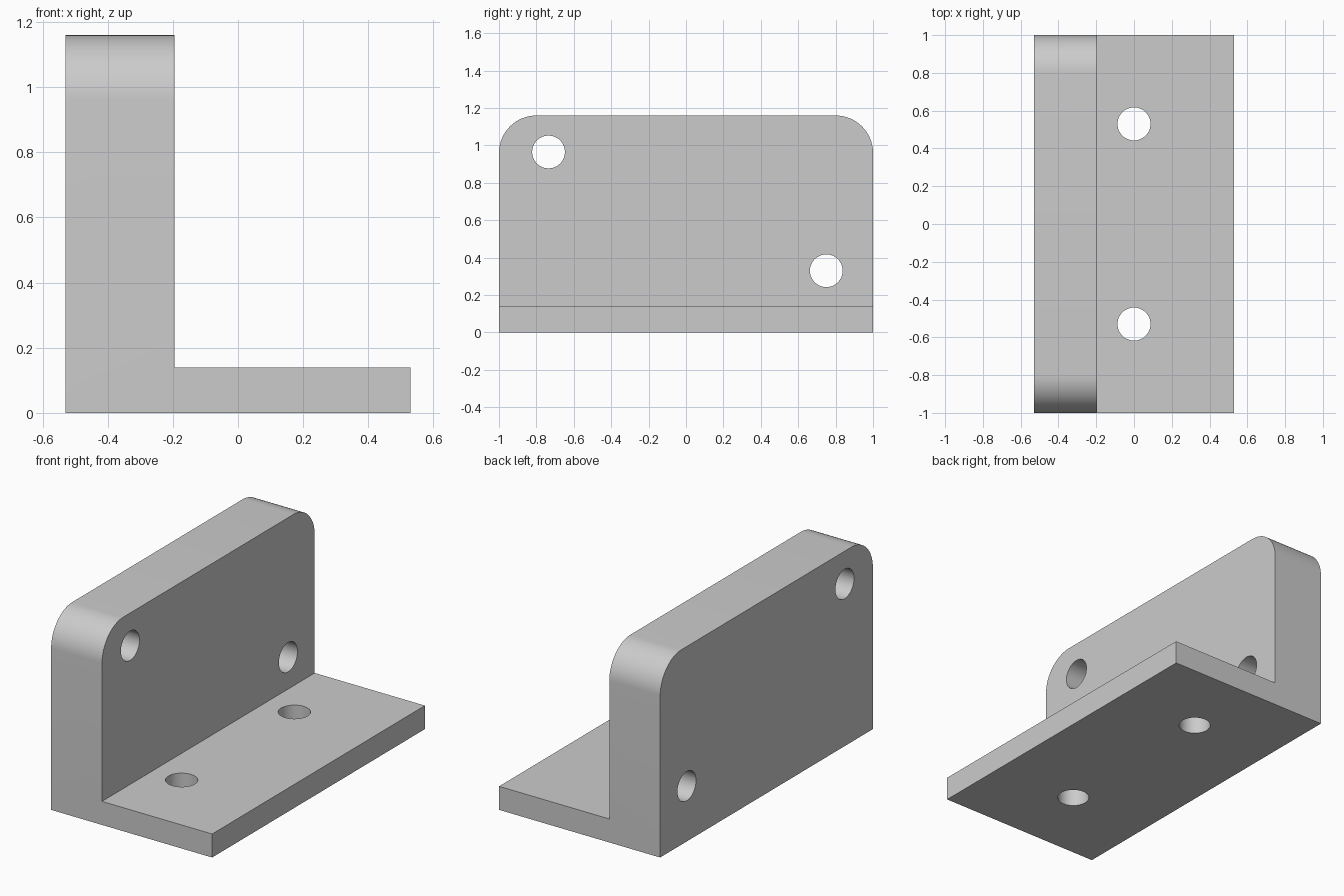
import bpy, bmesh, math

cube = bpy.data.objects.get("Cube")
if cube:
    bpy.data.objects.remove(cube, do_unlink=True)

LENGTH, HEIGHT, CORNER = 2.0, 1.16, 0.2
HOLE_RADIUS = 0.0875

grey = bpy.data.materials.new("plain grey")
grey.use_nodes = True
colour = (0.6, 0.6, 0.6, 1)
grey.diffuse_color = colour
grey.node_tree.nodes["Principled BSDF"].inputs["Base Color"].default_value = colour

# L-shaped profile extruded along y
profile = [(-0.53, 0), (0.53, 0), (0.53, 0.14), (-0.195, 0.14),
           (-0.195, HEIGHT), (-0.53, HEIGHT)]
bm = bmesh.new()
face = bm.faces.new([bm.verts.new((x, -LENGTH / 2, z)) for x, z in profile])
extruded = bmesh.ops.extrude_face_region(bm, geom=[face])["geom"]
bmesh.ops.translate(bm, vec=(0, LENGTH, 0),
                    verts=[v for v in extruded if isinstance(v, bmesh.types.BMVert)])
bmesh.ops.recalc_face_normals(bm, faces=bm.faces[:])

# Rounded upper corners of the wall
corners = [e for e in bm.edges
           if all(v.co.z > HEIGHT - 0.01 for v in e.verts)
           and abs(e.verts[0].co.y - e.verts[1].co.y) < 0.01]
bmesh.ops.bevel(bm, geom=corners, offset=CORNER, segments=16,
                profile=0.5, affect='EDGES')
mesh = bpy.data.meshes.new("angle_bracket")
bm.to_mesh(mesh)
bm.free()
bracket = bpy.data.objects.new("angle_bracket", mesh)
bpy.context.collection.objects.link(bracket)
mesh.materials.append(grey)


def drill(name, location, rotation=(0, 0, 0)):
    """Cut a round through hole in the bracket."""
    bpy.ops.mesh.primitive_cylinder_add(vertices=48, radius=HOLE_RADIUS, depth=0.6,
                                        location=location, rotation=rotation)
    cutter = bpy.context.object
    cutter.name = name
    cutter.data.materials.append(grey)
    cutter.hide_render = True
    cut = bracket.modifiers.new(name, 'BOOLEAN')
    cut.operation, cut.solver, cut.object = 'DIFFERENCE', 'EXACT', cutter
    bpy.ops.object.select_all(action='DESELECT')
    bracket.select_set(True)
    bpy.context.view_layer.objects.active = bracket
    bpy.ops.object.modifier_apply(modifier=name)
    bpy.data.objects.remove(cutter, do_unlink=True)


# Holes in the base flange
for side in (-1, 1):
    drill("base_hole", (0, side * 0.53, 0.07))

# Diagonal pair of holes in the upright wall
for y, z in ((-0.735, 0.965), (0.75, 0.33)):
    drill("wall_hole", (-0.36, y, z), (0, math.pi / 2, 0))

bpy.ops.object.shade_smooth_by_angle(angle=math.radians(30))
